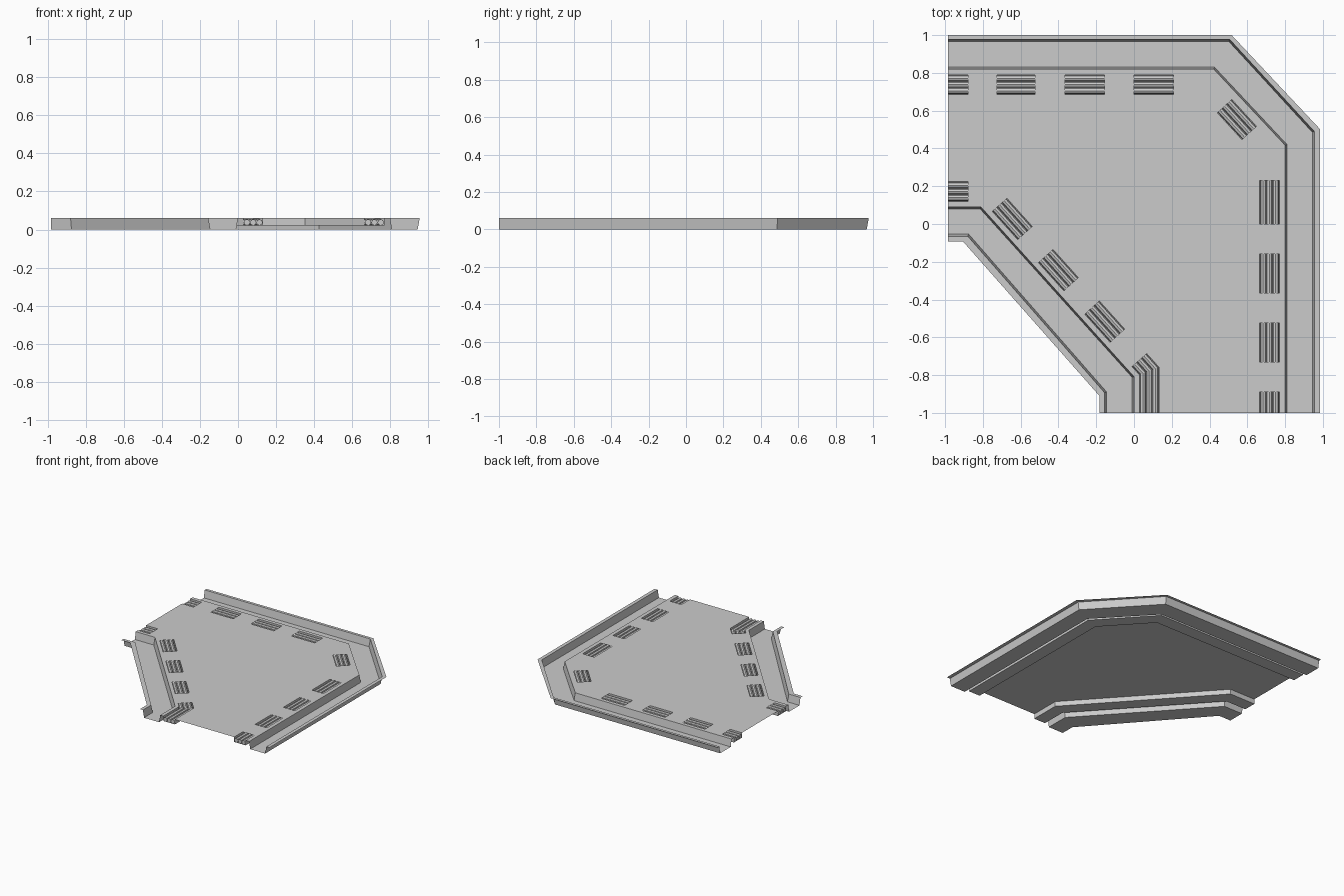
import bpy, math
from mathutils import Vector as V

if "Cube" in bpy.data.objects:
    bpy.data.objects.remove(bpy.data.objects["Cube"])

TOP, TROUGH_Z = 0.06, 0.02
EX, EY = -0.984, -1.0          # open ends of the tile


def make(name, verts, faces, smooth=False, sheet=True):
    me = bpy.data.meshes.new(name)
    me.from_pydata([tuple(v) for v in verts], [], faces)
    me.update()
    if sheet and sum(p.normal.z * p.area for p in me.polygons) < 0:
        me.flip_normals()
    ob = bpy.data.objects.new(name, me)
    bpy.context.collection.objects.link(ob)
    return ob


def normals(pts):
    ds = [(pts[i + 1] - pts[i]).normalized() for i in range(len(pts) - 1)]
    return [V((-d.y, d.x)) for d in ds]


def offset(pts, d):
    # mitred parallel of a polyline, positive d to the left
    n = normals(pts)
    out = [pts[0] + n[0] * d]
    for i in range(1, len(pts) - 1):
        m = (n[i - 1] + n[i]).normalized()
        out.append(pts[i] + m * d / m.dot(n[i]))
    return out + [pts[-1] + n[-1] * d]


def loft(name, rows):
    # rows: list of (polyline, height)
    n = len(rows[0][0])
    verts = [(p.x, p.y, z) for poly, z in rows for p in poly]
    faces = [(r * n + i, r * n + i + 1, (r + 1) * n + i + 1, (r + 1) * n + i)
             for r in range(len(rows) - 1) for i in range(n - 1)]
    return make(name, verts, faces)


def sub_edge(path, half, s0, s1):
    # the stretch s0..s1 of the path, offset by half
    n, off, out, s = normals(path), offset(path, half), [], 0
    for i in range(len(path) - 1):
        seg = path[i + 1] - path[i]
        L = seg.length
        if i and s0 < s < s1:
            out.append(off[i])
        for t in (s0, s1):
            if s <= t < s + L:
                out.append(path[i] + seg * ((t - s) / L) + n[i] * half)
        s += L
    return out


def path(*c):
    return [V(p) for p in c]


def pipe(name, pts, r, z, sides=8):
    rings = [offset(pts, r * math.cos(a)) for a in
             [2 * math.pi * k / sides for k in range(sides)]]
    m = len(pts)
    verts = [(p.x, p.y, z + r * math.sin(2 * math.pi * k / sides))
             for k in range(sides) for p in rings[k]]
    faces = [(k * m + i, k * m + i + 1, (k + 1) % sides * m + i + 1, (k + 1) % sides * m + i)
             for k in range(sides) for i in range(m - 1)]
    faces += [[k * m for k in range(sides)], [k * m + m - 1 for k in reversed(range(sides))]]
    me = make(name, verts, faces, sheet=False).data
    if me.polygons[0].normal.dot(me.polygons[0].center - V((*((pts[0] + pts[1]) / 2), z))) < 0:
        me.flip_normals()


sides = {
    "outer": dict(
        inward=-1,
        lip=path((EX, 1), (.517, 1), (.984, .503), (.984, EY)),
        wall=path((EX, .977), (.507, .977), (.955, .49), (.955, EY)),
        inner=path((EX, .82), (.422, .82), (.80, .417), (.80, EY)),
        centre=path((EX, .738), (.375, .738), (.717, .365), (.717, EY)),
        covers=[(.104, .26), (.46, .62), (.827, .984), (1.194, 1.514), (1.706, 2.0),
                (2.23, 2.39), (2.596, 2.755), (2.96, 3.12)]),
    "inner": dict(
        inward=1,
        lip=path((EX, -.093), (-.905, -.093), (-.183, -.91), (-.183, EY)),
        wall=path((EX, -.065), (-.88, -.065), (-.156, -.893), (-.156, EY)),
        inner=path((EX, .09), (-.81, .09), (0, -.808), (0, EY)),
        centre=path((EX, .172), (-.775, .172), (.08, -.778), (.08, EY)),
        covers=[(.104, .304), (.504, .669), (.869, 1.036), (1.236, 1.41)]),
}

HALF = 0.052
floor = []
for name, s in sides.items():
    k, c = s["inward"], s["centre"]
    near, far = offset(c, -k * HALF), offset(c, k * HALF)
    # open gutter with lip and leaning walls
    loft(name + "_gutter", [(s["lip"], TOP), (s["wall"], TOP), (offset(s["wall"], k * .011), 0),
                            (offset(s["inner"], -k * .010), 0), (s["inner"], TOP), (near, TOP)])
    # pipe trough under the floor
    loft(name + "_pipe_trough", [(near, TOP), (near, TROUGH_Z), (far, TROUGH_Z), (far, TOP)])
    # floor pieces between the trough openings
    for i, (a, b) in enumerate(s["covers"]):
        loft(f"{name}_trough_cover_{i}", [(sub_edge(c, -HALF, a, b), TOP),
                                          (sub_edge(c, HALF, a, b), TOP)])
    # three parallel pipes
    for i in (-1, 0, 1):
        pipe(f"{name}_pipe_{i + 2}", offset(c, i * .033), .0165, .0375)
    floor.append(far)

# main floor between the two troughs
loft("main_floor", [(floor[0], TOP), (floor[1], TOP)])
